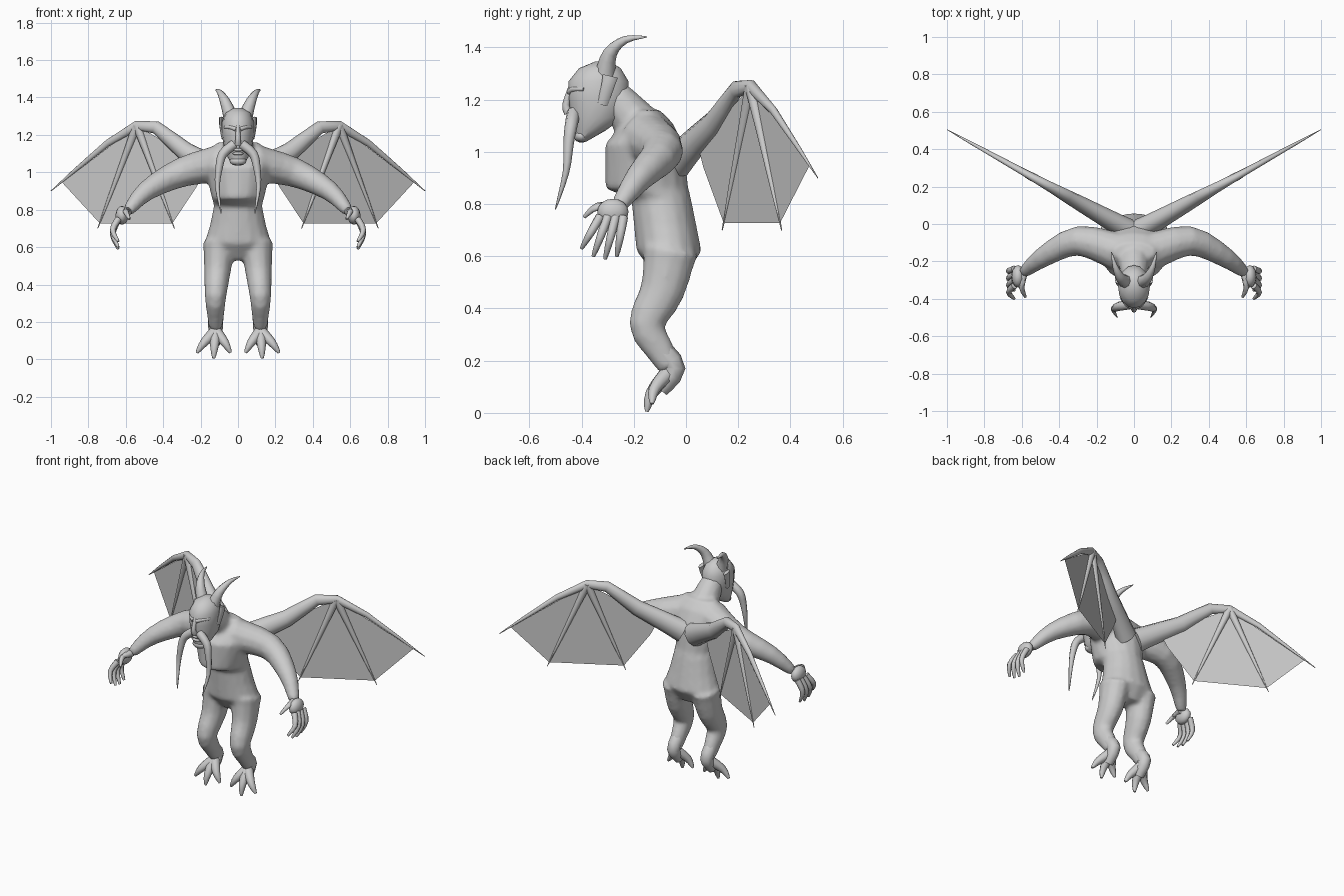
import bpy, bmesh, math
from mathutils import Vector

old = bpy.data.objects.get("Cube")
if old:
    bpy.data.objects.remove(old, do_unlink=True)

shade = (0.6, 0.6, 0.6, 1)
grey = bpy.data.materials.new("stone_grey")
grey.use_nodes = True
grey.diffuse_color = shade
grey.node_tree.nodes["Principled BSDF"].inputs["Base Color"].default_value = shade


def ellipse(centre, across, along, sides):
    """Points of an oval ring spanned by two half-axes."""
    angles = [math.tau * k / sides for k in range(sides)]
    return [centre + across * math.cos(a) + along * math.sin(a) for a in angles]


def skin(bm, sections):
    """Bridge rings of points into a capped tube."""
    rings = [[bm.verts.new(point) for point in section] for section in sections]
    for lower, upper in zip(rings, rings[1:]):
        for k in range(len(lower)):
            bm.faces.new((lower[k - 1], lower[k], upper[k], upper[k - 1]))
    bm.faces.new(rings[0])
    bm.faces.new(rings[-1])


def level_ring(height, front, back, width):
    """Horizontal section given by its front, back and half width."""
    centre = Vector((0, (front + back) / 2, height))
    return ellipse(centre, Vector((width, 0, 0)), Vector((0, (back - front) / 2, 0)), 16)


def tube(bm, joints, thick, thin=.002, power=1, flat=1, sides=8, steps=3):
    """Tapered tube along a smooth path through the joints."""
    joints = [Vector(joint) for joint in joints]
    last = len(joints) - 1
    path = []
    for i in range(last):
        before, start, end, after = (joints[min(max(i + k, 0), last)] for k in (-1, 0, 1, 2))
        for step in range(steps):
            t = step / steps
            path.append(start + t / 2 * (end - before
                        + t * (2 * before - 5 * start + 4 * end - after)
                        + t * t * (3 * start - before - 3 * end + after)))
    path.append(joints[last])
    sections = []
    for i, point in enumerate(path):
        direction = path[min(i + 1, len(path) - 1)] - path[max(i - 1, 0)]
        across = direction.cross(Vector((0, 1, 0))).normalized()
        along = across.cross(direction).normalized()
        radius = thick + (thin - thick) * (i / (len(path) - 1)) ** power
        sections.append(ellipse(point, across * radius, along * radius * flat, sides))
    skin(bm, sections)


def ball(bm, centre, size):
    made = bmesh.ops.create_uvsphere(bm, u_segments=12, v_segments=8, radius=1)["verts"]
    bmesh.ops.scale(bm, vec=size, verts=made)
    bmesh.ops.translate(bm, vec=centre, verts=made)


def finish(name, bm):
    bmesh.ops.recalc_face_normals(bm, faces=bm.faces)
    mesh = bpy.data.meshes.new(name)
    bm.to_mesh(mesh)
    bm.free()
    mesh.materials.append(grey)
    mesh.shade_smooth()
    mesh.set_sharp_from_angle(angle=math.radians(60))
    part = bpy.data.objects.new(name, mesh)
    bpy.context.collection.objects.link(part)
    return part


def finish_pair(name, bm):
    """Left part plus its mirrored right twin."""
    finish("left_" + name, bm.copy())
    bmesh.ops.scale(bm, vec=(-1, 1, 1), verts=bm.verts)
    finish("right_" + name, bm)


# Body: arms and legs on both sides, torso and neck, fused into one skin
bm = bmesh.new()
shoulder, upper_arm = (.08, -.15, 1.05), (.3, -.09, 1)
elbow, wrist = (.49, -.18, .9), (.59, -.26, .79)
tube(bm, [shoulder, upper_arm, elbow, wrist], thick=.105, thin=.03, sides=12)
hip, thigh, knee = (.1, -.06, .62), (.11, -.09, .47), (.12, -.15, .34)
shin, ankle = (.12, -.1, .24), (.12, -.06, .17)
tube(bm, [hip, thigh, knee, shin, ankle], thick=.09, thin=.035, power=.8, flat=1.2, sides=12)
twin = bmesh.ops.duplicate(bm, geom=bm.verts[:] + bm.edges[:] + bm.faces[:])["geom"]
bmesh.ops.scale(bm, vec=(-1, 1, 1), verts=[v for v in twin if isinstance(v, bmesh.types.BMVert)])
skin(bm, [
    level_ring(height=.53, front=-.12, back=0, width=.1),
    level_ring(height=.62, front=-.19, back=.06, width=.18),
    level_ring(height=.72, front=-.2, back=.04, width=.15),
    level_ring(height=.82, front=-.21, back=.02, width=.13),
    level_ring(height=.86, front=-.31, back=.01, width=.14),
    level_ring(height=1.03, front=-.31, back=-.01, width=.18),
    level_ring(height=1.11, front=-.24, back=-.05, width=.17),
    level_ring(height=1.16, front=-.2, back=-.1, width=.11)])
tube(bm, [(0, -.15, 1.06), (0, -.28, 1.22)], thick=.1, thin=.065, sides=12)
body = finish("body", bm)
fuse = body.modifiers.new("fuse", "REMESH")
fuse.mode = "VOXEL"
fuse.voxel_size = .013
fuse.use_smooth_shade = True
soften = body.modifiers.new("soften", "SMOOTH")
soften.iterations = 5

# Hands: palm, thumb and four curled fingers
bm = bmesh.new()
ball(bm, centre=(.62, -.28, .77), size=(.035, .06, .05))
tube(bm, [wrist, (.6, -.34, .79), (.58, -.39, .75)], thick=.024, thin=.007)
for finger in range(4):
    root = Vector((.64, -.33 + .03 * finger, .75))
    tip = Vector((.64, -.4 + .045 * finger, .59 + .01 * (finger - 2) ** 2))
    knuckle = root.lerp(tip, .5) + Vector((.03, 0, 0))
    tube(bm, [root, knuckle, tip], thick=.018, thin=.007, power=2)
finish_pair("hand", bm)

# Feet: heel and three spread claws
bm = bmesh.new()
tube(bm, [shin, (.12, -.045, .17), (.12, -.1, .09)], thick=.042, thin=.03, power=2, flat=1.1)
for spread in (-1, 0, 1):
    side = abs(spread)
    root = Vector((.12, -.07, .15))
    tip = Vector((.13 + .09 * spread, -.15 + .02 * side, .005 + .03 * side))
    bend = root.lerp(tip, .6) + Vector((0, -.015, .01))
    tube(bm, [root, bend, tip], thick=.032, thin=.007, power=1.5)
finish_pair("foot", bm)

# Head and face
bm = bmesh.new()
skin(bm, [
    level_ring(height=1.04, front=-.42, back=-.38, width=.03),
    level_ring(height=1.08, front=-.43, back=-.31, width=.055),
    level_ring(height=1.13, front=-.44, back=-.24, width=.075),
    level_ring(height=1.2, front=-.45, back=-.22, width=.085),
    level_ring(height=1.27, front=-.45, back=-.22, width=.085),
    level_ring(height=1.32, front=-.41, back=-.25, width=.065),
    level_ring(height=1.345, front=-.35, back=-.29, width=.02)])
finish("head", bm)
bm = bmesh.new()
tube(bm, [(0, -.44, 1.25), (0, -.46, 1.18), (0, -.45, 1.15)], thick=.01, thin=.018)
finish("nose", bm)
bm = bmesh.new()
for height in (1.1, 1.12):
    ball(bm, centre=(0, -.43, height), size=(.03, .018, .009))
finish("lips", bm)
bm = bmesh.new()
ball(bm, centre=(0, -.4, 1.06), size=(.045, .03, .025))
finish("chin", bm)
bm = bmesh.new()
tube(bm, [(.01, -.445, 1.23), (.04, -.43, 1.24), (.07, -.39, 1.24)], thick=.013, thin=.008)
finish_pair("brow", bm)
bm = bmesh.new()
tube(bm, [(.09, -.29, 1.29), (.09, -.3, 1.25), (.08, -.32, 1.18)], thick=.012, thin=.008, flat=2.5)
finish_pair("ear", bm)
bm = bmesh.new()
tube(bm, [(.04, -.31, 1.3), (.07, -.29, 1.38), (.1, -.23, 1.43), (.12, -.15, 1.44)], thick=.04)
finish_pair("horn", bm)
bm = bmesh.new()
tube(bm, [(.02, -.43, 1.15), (.08, -.44, 1.1), (.1, -.45, 1.03), (.11, -.46, .92), (.09, -.5, .78)],
     thick=.026, power=2)
finish_pair("moustache", bm)


# Wings lie in a slanted upright plane
def on_wing(x, z):
    return Vector((x, .555 * x - .05, z))


bend, tip = on_wing(.54, 1.25), on_wing(1, .9)
outer_claw, inner_claw = on_wing(.75, .7), on_wing(.34, .7)
bm = bmesh.new()
tube(bm, [on_wing(.04, .97), on_wing(.28, 1.11), bend, tip], thick=.075, flat=.8, sides=10)
for claw in (outer_claw, inner_claw):
    tube(bm, [bend, claw], thick=.025)
finish_pair("wing_bones", bm)
bm = bmesh.new()
outline = [on_wing(.17, 1.03), bend, bend.lerp(tip, .87), bend.lerp(outer_claw, .95),
           bend.lerp(inner_claw, .95), on_wing(.21, .94)]
bm.faces.new([bm.verts.new(point) for point in outline])
finish_pair("wing_membrane", bm)
